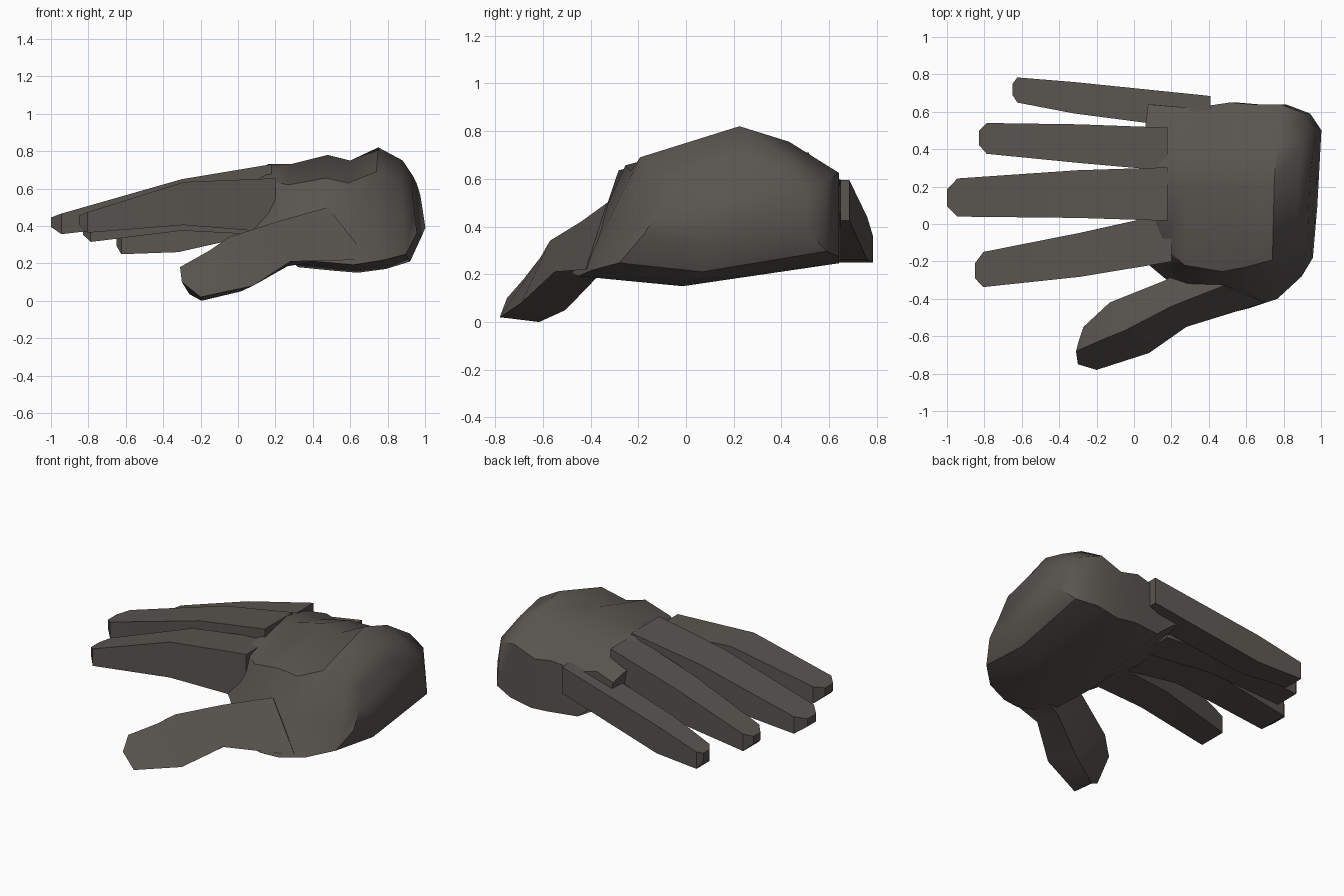
import bpy
import bmesh
from math import radians
from mathutils import Vector

default_cube = bpy.data.objects.get("Cube")
if default_cube:
    bpy.data.objects.remove(default_cube, do_unlink=True)

# One dark leather-like colour for the whole hand
colour = (0.1, 0.09, 0.08, 1)
material = bpy.data.materials.new("dark_grey_brown")
material.use_nodes = True
material.diffuse_color = colour
shader = material.node_tree.nodes["Principled BSDF"]
shader.inputs["Base Color"].default_value = colour


def loft(name, rings, sharp_angle):
    """Skin a closed body over a list of point rings."""
    bm = bmesh.new()
    loops = [[bm.verts.new(point) for point in ring] for ring in rings]
    for ring, following in zip(loops, loops[1:]):
        for i in range(len(ring)):
            bm.faces.new((ring[i - 1], ring[i], following[i], following[i - 1]))
    bm.faces.new(loops[0])
    bm.faces.new(loops[-1])
    bmesh.ops.recalc_face_normals(bm, faces=bm.faces)

    mesh = bpy.data.meshes.new(name)
    bm.to_mesh(mesh)
    bm.free()
    mesh.materials.append(material)
    body = bpy.data.objects.new(name, mesh)
    bpy.context.collection.objects.link(body)
    bpy.ops.object.select_all(action="DESELECT")
    body.select_set(True)
    bpy.context.view_layer.objects.active = body
    bpy.ops.object.shade_smooth_by_angle(angle=radians(sharp_angle))


def rectangle(centre, width, depth):
    """Upright rectangle across the length of a finger."""
    corners = ((-1, -1), (1, -1), (1, 1), (-1, 1))
    return [centre + Vector((0, side * width, level * depth)) / 2
            for side, level in corners]


def finger(name, width, start, bend, tip, root_depth, depth):
    """Boxy finger that bends once, tapers and ends in a blunt wedge."""
    start, bend, tip = Vector(start), Vector(bend), Vector(tip)
    shoulder = tip.lerp(bend, 0.08)
    lift = Vector((0, 0, 0.02))
    loft(name, [
        rectangle(start, width * 1.12, root_depth),
        rectangle(bend, width, depth),
        rectangle(shoulder, width * 0.8, 0.11),
        rectangle(tip + lift, width * 0.35, 0.05),
    ], sharp_angle=25)


def palm_section(x, front, back, low, high):
    """Rounded outline, fitted between its four limits and slanted slightly."""
    outline = ((0, 0.07), (0.1, 0.4), (0.2, 0.8), (0.6, 1),
               (0.8, 0.9), (1, 0.7), (1, 0.16), (0.4, 0))
    slant = 0.05
    return [Vector((x + slant * (across - up),
                    front + across * (back - front),
                    low + up * (high - low)))
            for across, up in outline]


def thumb_section(crest, front, back):
    """Four-sided section whose underside follows from the front and back."""
    crest, front, back = Vector(crest), Vector(front), Vector(back)
    underside = (front + back) / 2 + Vector((0.04, 0.05, -0.1))
    return [crest, front, underside, back]


# Palm and wrist, from the webs between the fingers to the cut end
loft("palm", [
    palm_section(x=0.06, front=-0.2, back=0.64, low=0.37, high=0.65),
    palm_section(x=0.18, front=-0.3, back=0.63, low=0.3, high=0.73),
    palm_section(x=0.3, front=-0.43, back=0.62, low=0.18, high=0.73),
    palm_section(x=0.5, front=-0.48, back=0.65, low=0.16, high=0.78),
    palm_section(x=0.62, front=-0.45, back=0.64, low=0.15, high=0.75),
    palm_section(x=0.77, front=-0.4, back=0.64, low=0.17, high=0.82),
    palm_section(x=0.9, front=-0.28, back=0.59, low=0.21, high=0.75),
    palm_section(x=0.96, front=-0.18, back=0.5, low=0.34, high=0.66),
], sharp_angle=45)

# Four fingers, touching at their roots; the little one starts as a step behind the palm
finger("index_finger", width=0.235, root_depth=0.29, depth=0.23,
       start=(0.2, -0.07, 0.51), bend=(-0.29, -0.165, 0.52), tip=(-0.85, -0.25, 0.41))
finger("middle_finger", width=0.255, root_depth=0.36, depth=0.22,
       start=(0.18, 0.16, 0.55), bend=(-0.3, 0.16, 0.54), tip=(-1, 0.14, 0.4))
finger("ring_finger", width=0.206, root_depth=0.36, depth=0.21,
       start=(0.18, 0.4, 0.53), bend=(-0.3, 0.43, 0.48), tip=(-0.83, 0.46, 0.36))
finger("little_finger", width=0.168, root_depth=0.17, depth=0.18,
       start=(0.41, 0.59, 0.51), bend=(-0.32, 0.675, 0.35), tip=(-0.65, 0.72, 0.3))

# Thumb, from the tip to its root inside the palm
loft("thumb", [
    thumb_section(crest=(-0.31, -0.68, 0.18), front=(-0.3, -0.75, 0.1), back=(-0.3, -0.64, 0.17)),
    thumb_section(crest=(-0.15, -0.61, 0.27), front=(-0.2, -0.78, 0.02), back=(-0.27, -0.55, 0.18)),
    thumb_section(crest=(-0.05, -0.57, 0.34), front=(0.08, -0.69, 0.08), back=(-0.13, -0.42, 0.22)),
    thumb_section(crest=(0.2, -0.44, 0.42), front=(0.28, -0.55, 0.21), back=(0.17, -0.3, 0.36)),
    thumb_section(crest=(0.48, -0.33, 0.5), front=(0.7, -0.42, 0.22), back=(0.4, -0.15, 0.45)),
], sharp_angle=35)
